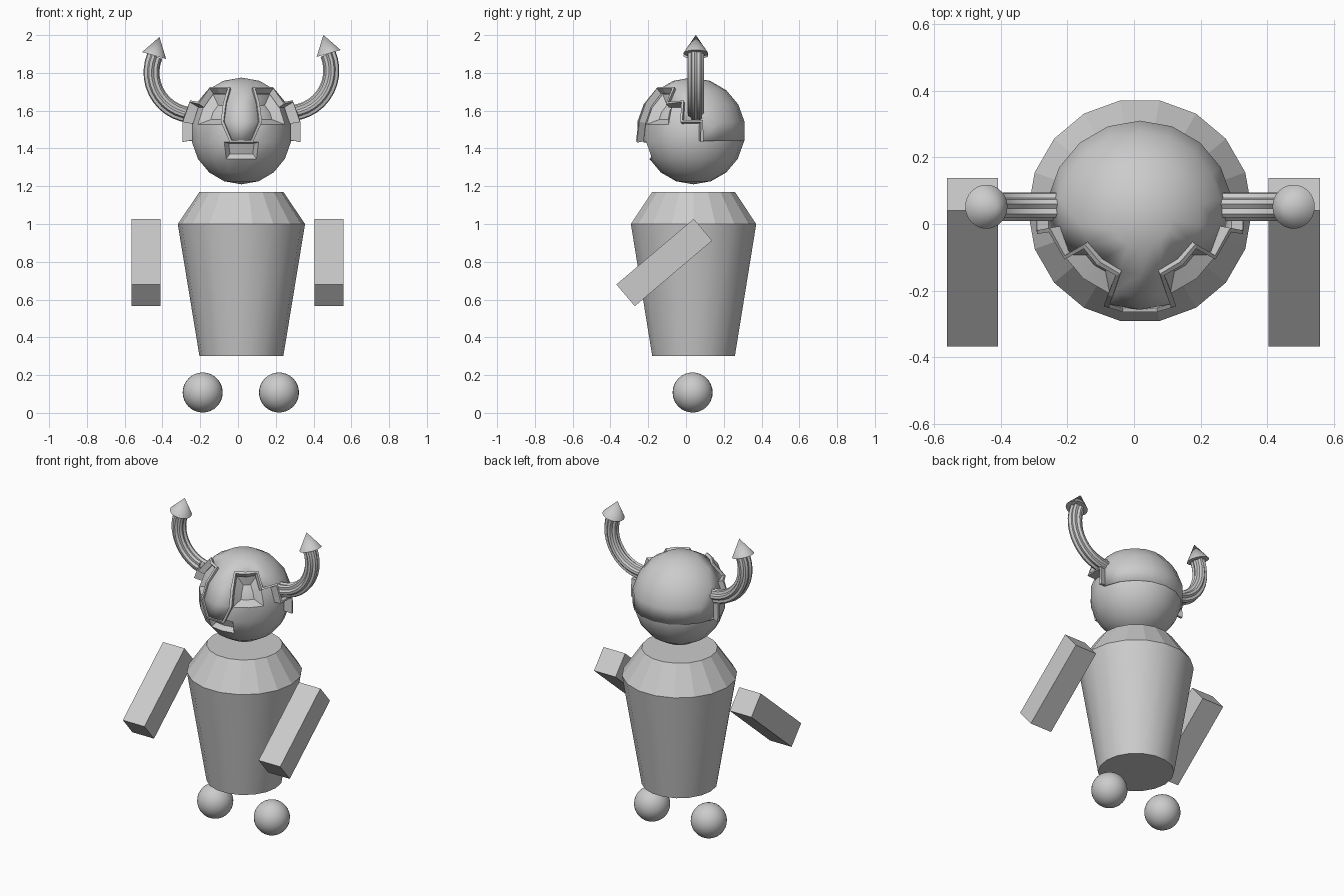
import bpy, bmesh
from math import sin, cos, radians, degrees, pi, atan2, asin
from mathutils import Vector, Matrix

if "Cube" in bpy.data.objects:
    bpy.data.objects.remove(bpy.data.objects["Cube"])

CX, CY = 0.018, 0.04


def finish(name, bm, smooth=None):
    bmesh.ops.recalc_face_normals(bm, faces=bm.faces[:])
    me = bpy.data.meshes.new(name)
    bm.to_mesh(me)
    bm.free()
    ob = bpy.data.objects.new(name, me)
    bpy.context.collection.objects.link(ob)
    if smooth:
        bpy.ops.object.select_all(action='DESELECT')
        ob.select_set(True)
        bpy.context.view_layer.objects.active = ob
        bpy.ops.object.shade_smooth_by_angle(angle=radians(smooth))
    return ob


def loft(rings):
    """Skin closed rings of points and cap both ends."""
    bm = bmesh.new()
    vs = [[bm.verts.new(p) for p in ring] for ring in rings]
    n = len(rings[0])
    for lo, hi in zip(vs, vs[1:]):
        for i in range(n):
            j = (i + 1) % n
            bm.faces.new((lo[i], lo[j], hi[j], hi[i]))
    bm.faces.new(vs[0])
    bm.faces.new(vs[-1])
    return bm


def on_ball(a, lat, r):
    """Point on a ball; a is degrees round from the front (-y)."""
    a, lat = radians(a), radians(lat)
    return Vector((r * cos(lat) * sin(a), -r * cos(lat) * cos(a), r * sin(lat)))


def ball(r):
    """18 x 9 ball with a vertex column at the front."""
    bm = bmesh.new()
    rows = [[bm.verts.new(on_ball(20 * i, -70 + 20 * k, r)) for i in range(18)] for k in range(8)]
    ends = bm.verts.new((0, 0, -r)), bm.verts.new((0, 0, r))
    for i in range(18):
        j = (i + 1) % 18
        for lo, hi in zip(rows, rows[1:]):
            bm.faces.new((lo[i], lo[j], hi[j], hi[i]))
        bm.faces.new((ends[0], rows[0][j], rows[0][i]))
        bm.faces.new((ends[1], rows[-1][i], rows[-1][j]))
    bmesh.ops.recalc_face_normals(bm, faces=bm.faces[:])
    return bm


def where(face):
    c = face.calc_center_median()
    return degrees(atan2(c.x, -c.y)), degrees(asin(c.normalized().z))


# Body: tapered 18-sided barrel with sloped shoulders
bm = loft([[(CX + r * cos(i * pi / 9), CY + r * sin(i * pi / 9), z) for i in range(18)]
           for r, z in ((0.222, 0.30), (0.337, 1.0), (0.222, 1.17))])
body = finish("body", bm, 25)
for p in body.data.polygons:
    if p.center.z > 1.01:
        p.use_smooth = False

# Arms and feet
for side, label in ((-1, "left"), (1, "right")):
    bm = bmesh.new()
    bmesh.ops.create_cube(bm, size=1)
    bm.transform(Matrix.Translation((-0.002 + side * 0.484, -0.115, 0.796))
                 @ Matrix.Rotation(radians(40.3), 4, 'X')
                 @ Matrix.Diagonal((0.154, 0.537, 0.151, 1)))
    finish(label + "_arm", bm)

    bm = bmesh.new()
    bmesh.ops.create_uvsphere(bm, u_segments=28, v_segments=16, radius=0.106)
    bm.transform(Matrix.Translation((0.015 + side * 0.202, 0.035, 0.108)))
    finish(label + "_foot", bm, 40)

# Head with recessed eyes and mouth
bm = ball(0.27)


def recess(test, width, depth):
    faces = [f for f in bm.faces if test(*where(f))]
    bmesh.ops.inset_region(bm, faces=faces, thickness=width, depth=-depth, use_even_offset=True)


for s in (-1, 1):
    recess(lambda a, l: 20 < a * s < 60 and 10 < l < 50, 0.042, 0.04)
recess(lambda a, l: abs(a) < 20 and -30 < l < -10, 0.017, 0.03)
bm.transform(Matrix.Translation((CX, CY, 1.48)))
finish("head", bm, 25)

# Helmet shell: stepped opening around the face, with a nose guard
HELMET = Vector((CX, 0.03, 1.49))
bm = ball(0.285)


def uncovered(f):
    a, l = where(f)
    a = abs(a)
    if l < -10:
        return True
    if l > 50 or a < 20:
        return False
    return a < (60 if l > 30 else 80 if l > 10 else 100)


bmesh.ops.delete(bm, geom=[f for f in bm.faces if uncovered(f)], context='FACES')
for v in bm.verts:
    a = degrees(atan2(v.co.x, -v.co.y))
    if v.co.z < 0 and 15 < abs(a) < 25:
        v.co = on_ball(11 if a > 0 else -11, -10, 0.285)
    if abs(a) < 25 and v.co.z < 0.2:
        v.co *= 1.025
bm.transform(Matrix.Translation(HELMET))
helmet = finish("helmet", bm, 25)
m = helmet.modifiers.new("thickness", 'SOLIDIFY')
m.thickness, m.offset = 0.02, -1

# Raised rim along the opening
half = [(100, -10), (100, 10), (80, 10), (80, 30), (60, 30), (60, 50), (40, 50),
        (20, 50), (20, 30), (20, 10), (11, -10)]
path = half + [(-a, l) for a, l in reversed(half)]
bm = bmesh.new()
pairs = []
for a, l in path:
    outer = 0.32 if abs(a) >= 80 else 0.302
    pairs.append([bm.verts.new(HELMET + on_ball(a, l, r)) for r in (0.265, outer)])
for p, q in zip(pairs, pairs[1:]):
    bm.faces.new((p[0], q[0], q[1], p[1]))
rim = finish("helmet_rim", bm)
m = rim.modifiers.new("thickness", 'SOLIDIFY')
m.thickness, m.offset = 0.016, 0

# Horns: grooved curved tubes ending in cone tips
section = [(0.043 if i % 3 else 0.034, i * pi / 9 + pi / 18) for i in range(18)]
for side, label, dz in ((-1, "left", -0.008), (1, "right", 0.003)):
    rings = []
    for k in range(13):
        t = radians(-95 + k * 118 / 12)
        ring = []
        for r, b in section:
            R = 0.226 + r * cos(b)
            ring.append((CX + side * (0.25 + R * cos(t)), 0.052 + r * sin(b), 1.81 + dz + R * sin(t)))
        rings.append(ring)
    finish(label + "_horn", loft(rings), 20)

    bm = bmesh.new()
    bmesh.ops.create_cone(bm, cap_ends=True, segments=32, radius1=0.066, radius2=0, depth=0.102)
    bm.transform(Matrix.Translation((CX + side * 0.448, 0.052, 1.949 + dz))
                 @ Matrix.Rotation(radians(-side * 16), 4, 'Y'))
    finish(label + "_horn_tip", bm, 30)
